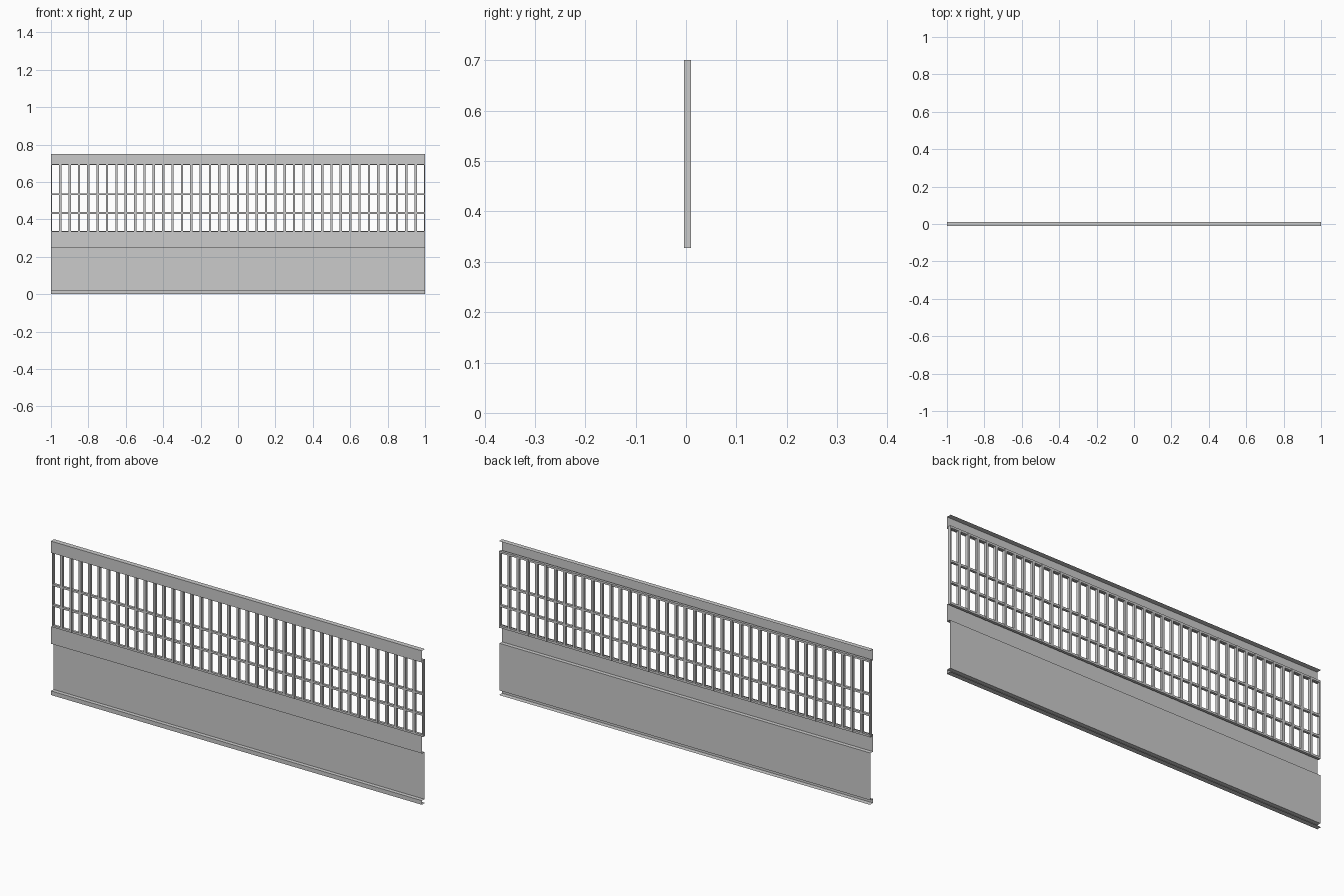
import bpy, bmesh

if "Cube" in bpy.data.objects:
    bpy.data.objects.remove(bpy.data.objects["Cube"])


def make_object(name, bm):
    mesh = bpy.data.meshes.new(name)
    bm.to_mesh(mesh)
    bm.free()
    obj = bpy.data.objects.new(name, mesh)
    bpy.context.collection.objects.link(obj)
    return obj


def sheet(name, profile):
    """Open folded sheet: a (y, z) profile swept along the full length."""
    bm = bmesh.new()
    rows = [[bm.verts.new((x, y, z)) for x in (-1, 1)] for y, z in profile]
    for a, b in zip(rows, rows[1:]):
        bm.faces.new((a[0], b[0], b[1], a[1]))
    return make_object(name, bm)


def add_box(bm, lo, hi):
    verts = bmesh.ops.create_cube(bm, size=1)["verts"]
    for v in verts:
        for i in range(3):
            v.co[i] = hi[i] if v.co[i] > 0 else lo[i]


FRONT, BACK, PANEL = -0.012, 0.012, 0.007

# Folded top rail: flange and front web
sheet("top_rail", [(BACK, 0.75), (FRONT, 0.75), (FRONT, 0.693)])

# Lower panel: upper strip, ledge, recessed sheet, bottom channel
sheet("lower_panel", [(FRONT, 0.335), (FRONT, 0.25), (PANEL, 0.25),
                      (PANEL, 0.02), (FRONT, 0.02), (FRONT, 0.0), (BACK, 0.0)])

# Upright bars of the grille, half width at both ends
bm = bmesh.new()
for i in range(41):
    x = -1 + i * 0.05
    add_box(bm, (max(-1, x - 0.006), -0.004, 0.327),
            (min(1, x + 0.006), 0.010, 0.701))
make_object("grille_uprights", bm)

# Horizontal bars of the grille
bm = bmesh.new()
for z in (0.332, 0.434, 0.534, 0.696):
    add_box(bm, (-1, -0.003, z - 0.005), (1, 0.009, z + 0.005))
make_object("grille_rails", bm)
